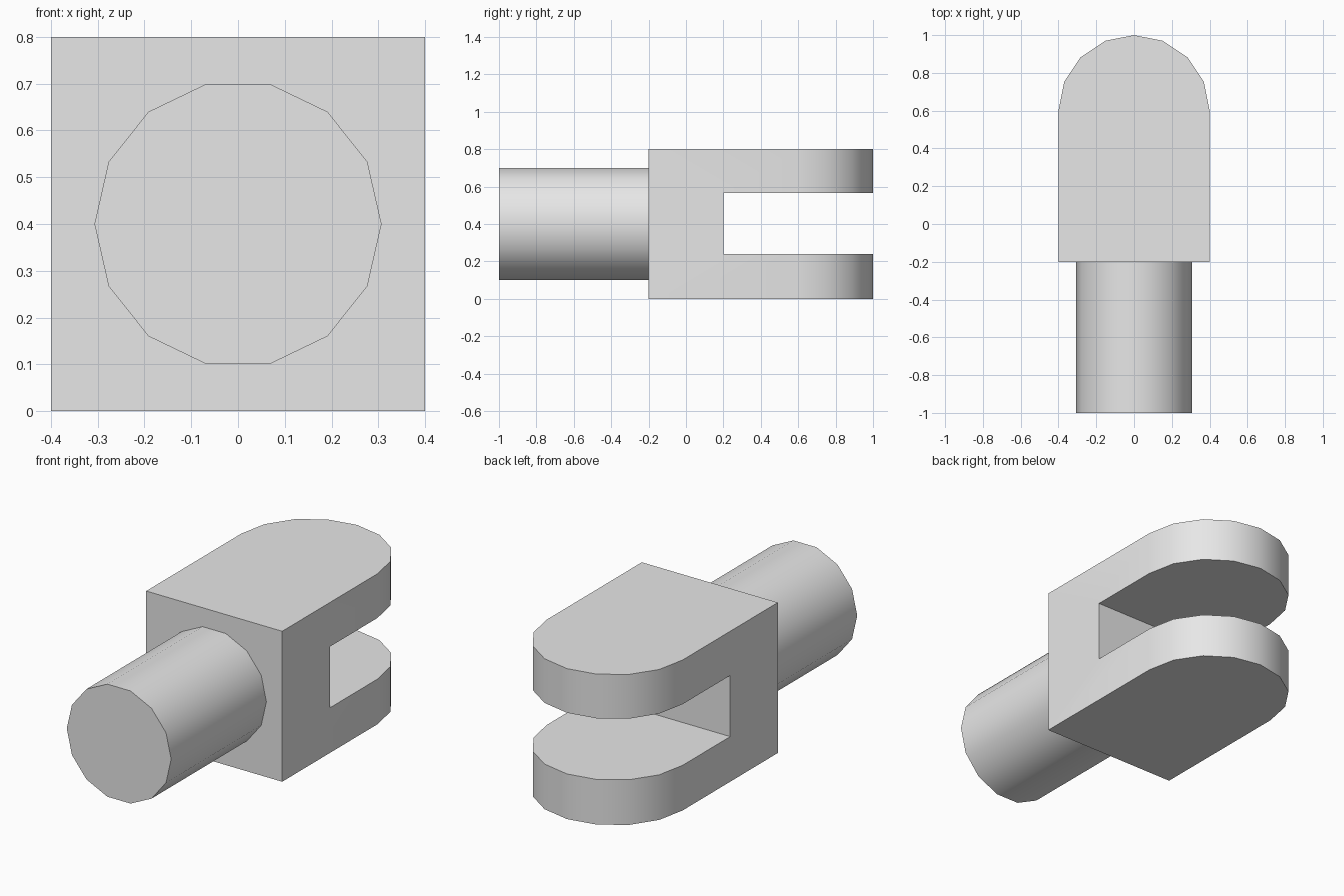
import bpy
import bmesh
from math import cos, sin, pi, radians

cube = bpy.data.objects.get("Cube")
if cube:
    bpy.data.objects.remove(cube, do_unlink=True)

# Single grey material
grey = bpy.data.materials.new("plain_grey")
grey.use_nodes = True
colour = (0.8, 0.8, 0.8, 1)
grey.diffuse_color = colour
grey.node_tree.nodes["Principled BSDF"].inputs["Base Color"].default_value = colour


def prism(name, outline, offset):
    """Extrude a flat closed outline along the offset vector."""
    bm = bmesh.new()
    base = bm.faces.new([bm.verts.new(p) for p in outline])
    top = bmesh.ops.extrude_face_region(bm, geom=[base], use_keep_orig=True)["geom"]
    moved = [v for v in top if isinstance(v, bmesh.types.BMVert)]
    bmesh.ops.translate(bm, vec=offset, verts=moved)
    bmesh.ops.recalc_face_normals(bm, faces=bm.faces)
    mesh = bpy.data.meshes.new(name)
    bm.to_mesh(mesh)
    bm.free()
    mesh.materials.append(grey)
    obj = bpy.data.objects.new(name, mesh)
    bpy.context.collection.objects.link(obj)
    return obj


def activate(obj):
    bpy.ops.object.select_all(action="DESELECT")
    obj.select_set(True)
    bpy.context.view_layer.objects.active = obj


HALF = 0.4       # half width, and radius of the rounded end
BACK = -0.2      # flat face that carries the shank
ARC_Y = 0.6      # centre of the rounded end

# Fork body: square block with a rounded end
arc = [(HALF * cos(i * pi / 8), ARC_Y + HALF * sin(i * pi / 8), 0) for i in range(9)]
fork = prism("fork_body", [(HALF, BACK, 0)] + arc + [(-HALF, BACK, 0)], (0, 0, 2 * HALF))

# Slot between the two lugs
slot = prism("slot_cutter",
             [(-1, 0.2, 0.24), (1, 0.2, 0.24), (1, 1.2, 0.24), (-1, 1.2, 0.24)],
             (0, 0, 0.325))
slot.hide_render = True
cut = fork.modifiers.new("slot", "BOOLEAN")
cut.operation = "DIFFERENCE"
cut.solver = "EXACT"
cut.object = slot
activate(fork)
bpy.ops.object.modifier_apply(modifier=cut.name)
bpy.data.objects.remove(slot, do_unlink=True)

# Round shank
ring = [(0.307 * cos(i * pi / 7), -1, HALF + 0.307 * sin(i * pi / 7)) for i in range(14)]
shank = prism("shank", ring, (0, BACK + 1, 0))

# Smooth the curved sides, keep the corners sharp
for obj in (fork, shank):
    activate(obj)
    bpy.ops.object.shade_smooth_by_angle(angle=radians(30))
